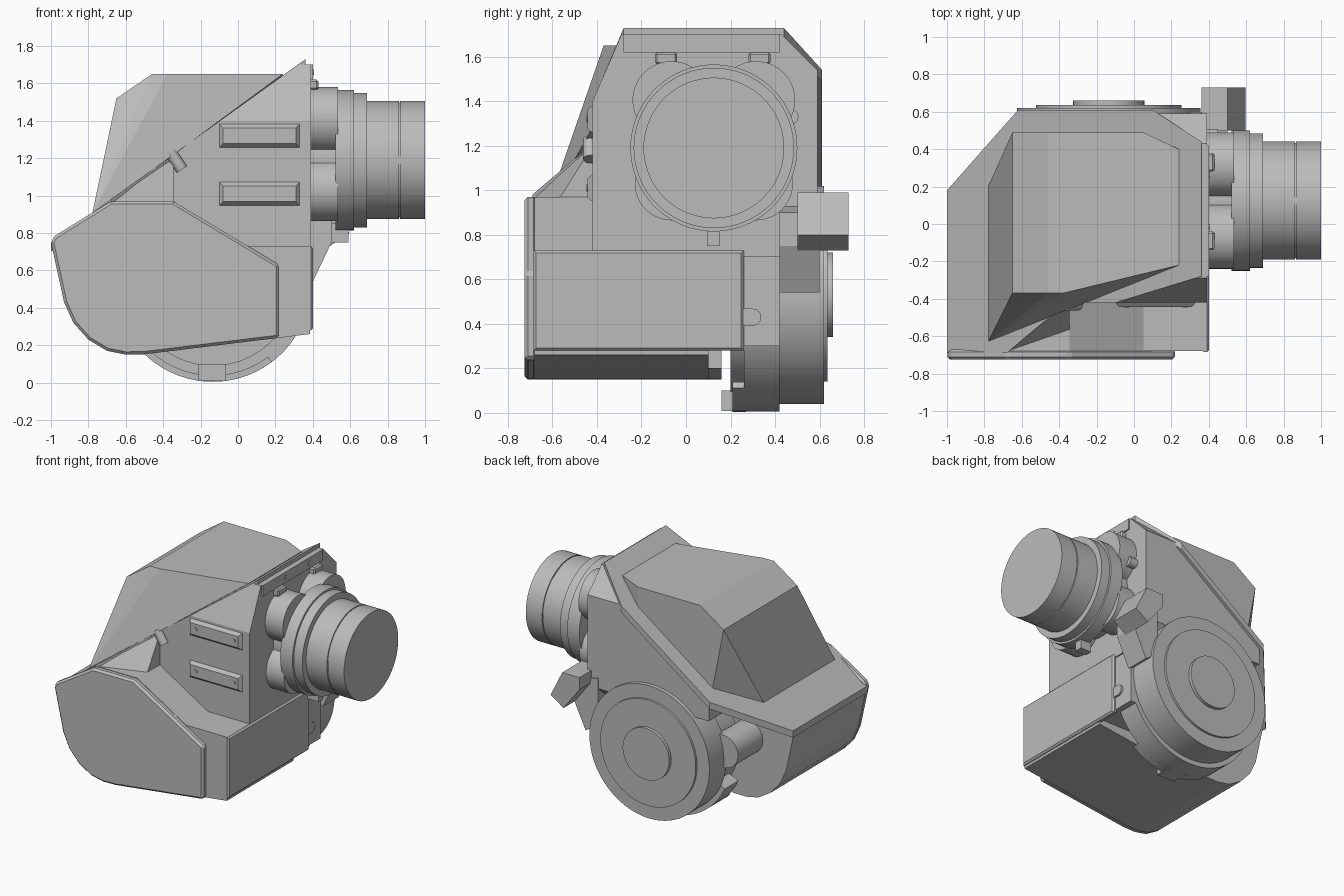
import bpy, bmesh, math
from mathutils import Vector, Matrix

if "Cube" in bpy.data.objects:
    bpy.data.objects.remove(bpy.data.objects["Cube"], do_unlink=True)

grey = bpy.data.materials.new("plain_grey")
grey.use_nodes = True
grey.diffuse_color = (0.5, 0.5, 0.5, 1)
grey.node_tree.nodes["Principled BSDF"].inputs["Base Color"].default_value = (0.5, 0.5, 0.5, 1)

SLOPE = 0.72


def roof(x):
    """Height of the sloping deck at x."""
    return 0.75 + SLOPE * (x + 1)


def finish(name, bm, cut=False, bevel=0, smooth=False):
    if cut:  # trim everything above the sloping deck
        geom = bm.verts[:] + bm.edges[:] + bm.faces[:]
        res = bmesh.ops.bisect_plane(bm, geom=geom, plane_co=(-1, 0, 0.75),
                                     plane_no=(-SLOPE, 0, 1), clear_outer=True)
        edges = [e for e in res["geom_cut"] if isinstance(e, bmesh.types.BMEdge)]
        bmesh.ops.holes_fill(bm, edges=edges, sides=0)
    bmesh.ops.recalc_face_normals(bm, faces=bm.faces)
    mesh = bpy.data.meshes.new(name)
    bm.to_mesh(mesh)
    bm.free()
    mesh.materials.append(grey)
    ob = bpy.data.objects.new(name, mesh)
    bpy.context.collection.objects.link(ob)
    if bevel:
        mod = ob.modifiers.new("edge", "BEVEL")
        mod.width = bevel
        mod.segments = 1
    if smooth:
        bpy.ops.object.select_all(action="DESELECT")
        ob.select_set(True)
        bpy.context.view_layer.objects.active = ob
        bpy.ops.object.shade_smooth_by_angle(angle=math.radians(30))
    return ob


def prism(name, points, axis, a, b, **kw):
    """Extrude a flat profile from a to b along an axis."""
    place = {"x": lambda p, t: (t, p[0], p[1]),
             "y": lambda p, t: (p[0], t, p[1])}[axis]
    bm = bmesh.new()
    ends = [[bm.verts.new(place(p, t)) for p in points] for t in (a, b)]
    for ring in ends:
        bm.faces.new(ring)
    for i in range(len(points)):
        j = (i + 1) % len(points)
        bm.faces.new((ends[0][i], ends[0][j], ends[1][j], ends[1][i]))
    return finish(name, bm, **kw)


def hull(name, points, **kw):
    bm = bmesh.new()
    for p in points:
        bm.verts.new(p)
    res = bmesh.ops.convex_hull(bm, input=bm.verts[:])
    bmesh.ops.delete(bm, geom=list(set(res["geom_interior"] + res["geom_unused"])), context="VERTS")
    bmesh.ops.dissolve_limit(bm, angle_limit=0.02, verts=bm.verts[:], edges=bm.edges[:])
    return finish(name, bm, **kw)


def box(name, x, y, z, **kw):
    return prism(name, [(x[0], z[0]), (x[1], z[0]), (x[1], z[1]), (x[0], z[1])], "y", *y, **kw)


def rod(name, start, end, radius, sides=64, **kw):
    start, end = Vector(start), Vector(end)
    way = end - start
    bm = bmesh.new()
    turn = way.to_track_quat("Z", "Y").to_matrix().to_4x4()
    bmesh.ops.create_cone(bm, cap_ends=True, segments=sides, radius1=radius, radius2=radius,
                          depth=way.length, matrix=Matrix.Translation((start + end) / 2) @ turn)
    return finish(name, bm, smooth=True, **kw)


# Lower housing with rounded chin
chin = [(0.22, 0.24), (-0.5, 0.152), (-0.6, 0.15), (-0.7, 0.17), (-0.8, 0.23),
        (-0.88, 0.32), (-0.93, 0.43), (-1, 0.75)]
prism("lower_housing", [(0.385, 0.26)] + chin + [(-0.68, 0.97), (-0.345, 0.97), (0.05, 0.73), (0.385, 0.73)],
      "y", -0.68, 0.1)
prism("front_cover", chin + [(-0.98, 0.785), (-0.68, 0.97), (-0.345, 0.97), (0.22, 0.63)],
      "y", -0.725, -0.67, bevel=0.015)
prism("left_housing", chin[1:] + [(-0.3, roof(-0.3)), (-0.3, 0.2)], "y", -0.42, 0.16)
box("rear_housing", (-0.4, 0.38), (0.05, 0.42), (0.3, 0.95))
hull("corner_gusset", [(-0.68, -0.68, 0.97), (-0.345, -0.42, 1.2), (-0.345, -0.57, 0.96), (-0.345, -0.4, 0.9),
                       (-0.9, -0.68, 0.8), (-0.9, -0.4, 0.8), (-0.68, -0.4, 0.97)])

# Upper housing trimmed by the deck
prism("upper_housing", [(-0.42, 0.7), (-0.42, 1.40), (-0.29, 1.70), (0.43, 1.70), (0.59, 1.54),
                        (0.59, 0.87), (0.42, 0.7)], "x", -0.345, 0.39, cut=True)
prism("rear_wall", [(-0.6, 0.87), (-0.3, 0.87), (-0.3, 1.4), (-0.6, 1.4)], "y", 0.16, 0.59, cut=True)

# Sloping deck with overhanging rim
deck = [(-1, 0.18), (-0.62, 0.61), (0.1, 0.61), (0.36, 0.44), (0.36, -0.28), (-0.1, -0.42),
        (-0.36, -0.42), (-0.68, -0.69), (-1, -0.69)]
bm = bmesh.new()
layers = [[bm.verts.new((x, y, roof(x) + dz)) for x, y in deck] for dz in (0, -0.05)]
for ring in layers:
    bm.faces.new(ring)
for i in range(len(deck)):
    j = (i + 1) % len(deck)
    bm.faces.new((layers[0][i], layers[0][j], layers[1][j], layers[1][i]))
finish("sloping_deck", bm)
box("top_rail", (0.32, 0.4), (-0.28, 0.42), (1.62, 1.70))

# Faceted hood
hull("hood", [(-0.46, -0.37, 1.65), (-0.46, 0.49, 1.65), (0.05, 0.49, 1.65), (0.24, 0.40, 1.65),
              (0.24, -0.22, 1.65), (-0.38, -0.37, 1.65), (-0.65, 0.49, 1.52), (-0.65, -0.37, 1.52),
              (-0.78, 0.2, 0.9), (-0.78, -0.63, 0.9), (-0.56, 0.49, 1.06), (-0.44, -0.37, 1.14),
              (0.05, 0.49, 1.5), (0.22, 0.40, 1.6)])

# Lens barrel along x
LENS_Y, LENS_Z = 0.125, 1.19
for name, x0, x1, r in [("lens_neck", 0.38, 0.56, 0.27), ("lens_flange", 0.52, 0.62, 0.375),
                        ("lens_ring", 0.62, 0.69, 0.36), ("lens_barrel", 0.69, 0.86, 0.316),
                        ("lens_groove", 0.86, 0.867, 0.308), ("lens_front", 0.867, 1.0, 0.316)]:
    rod(name, (x0, LENS_Y, LENS_Z), (x1, LENS_Y, LENS_Z), r, 96)
for side in (-1, 1):
    for name, dz, r in [("upper_lens_lobe", 0.215, 0.175), ("lower_lens_lobe", -0.16, 0.165)]:
        y = LENS_Y + side * 0.19
        rod(name, (0.38, y, LENS_Z + dz), (0.535, y, LENS_Z + dz), r)
box("lens_tab", (0.5, 0.59), (0.095, 0.15), (0.75, 0.85))
rod("side_knob", (0.38, 0.47, 1.33), (0.45, 0.47, 1.33), 0.035, 24)

# Hinges and screws on the top rail
for y in (-0.09, 0.33):
    box("hinge", (0.38, 0.43), (y - 0.05, y + 0.05), (1.565, 1.62), bevel=0.01)
for y in (-0.015, 0.26):
    rod("rail_screw", (0.39, y, 1.66), (0.405, y, 1.66), 0.015, 16)

# Front grip bars
for z in (1.32, 1.01):
    hull("grip_bar", [(0.115 + sx * (0.215 - d), y, z + sz * (0.062 - d))
                      for sx in (-1, 1) for sz in (-1, 1) for y, d in ((-0.41, 0), (-0.42, 0), (-0.443, 0.02))])
    for x in (-0.04, 0.275):
        rod("bar_screw", (x, -0.44, z), (x, -0.447, z), 0.015, 16)
rod("stud", (-0.36, -0.43, 1.23), (-0.3, -0.43, 1.14), 0.032, 24)

# Side door with latch
hull("side_door", [(x, y, z) for x, d in ((0.37, 0), (0.39, 0), (0.402, 0.012))
                   for y in (-0.685 + d, 0.26 - d) for z in (0.28 + d, 0.73 - d)])
rod("door_latch_end", (0.37, 0.3, 0.43), (0.395, 0.3, 0.43), 0.038, 24)
box("door_latch", (0.37, 0.395), (0.24, 0.3), (0.392, 0.468))

# Rear drum with stepped faces
DX, DZ = -0.135, 0.53
for name, y0, y1, r in [("drum_core", 0.2, 0.43, 0.44), ("drum", 0.42, 0.62, 0.49),
                        ("drum_plate", 0.61, 0.636, 0.39), ("drum_cap", 0.63, 0.66, 0.19)]:
    rod(name, (DX, y0, DZ), (DX, y1, DZ), r, 96)
rod("side_shaft", (-0.62, 0.1, 0.6), (-0.62, 0.45, 0.6), 0.12, 32)


def arc(r, a, b, steps=24):
    angles = [math.radians(a + (b - a) * i / steps) for i in range(steps + 1)]
    return [(DX + r * math.cos(t), DZ + r * math.sin(t)) for t in angles]


# Drum guard below, with a middle tab
prism("drum_guard", arc(0.525, 205, 340) + arc(0.43, 340, 205), "y", 0.26, 0.42, smooth=True)
prism("guard_lip", arc(0.525, 225, 307) + arc(0.49, 307, 225), "y", 0.21, 0.27, smooth=True)
box("guard_tab", (-0.21, -0.065), (0.16, 0.28), (0.008, 0.1))

# Rear bracket and tilted latch block
prism("bracket_arm", [(0.3, 0.6), (0.4, 0.54), (0.5, 0.75), (0.5, 0.9), (0.3, 0.95)], "y", 0.42, 0.6)
prism("latch_block", [(0.36, 0.9), (0.36, 0.99), (0.5, 0.99), (0.595, 0.8), (0.49, 0.73)], "y", 0.5, 0.73)
